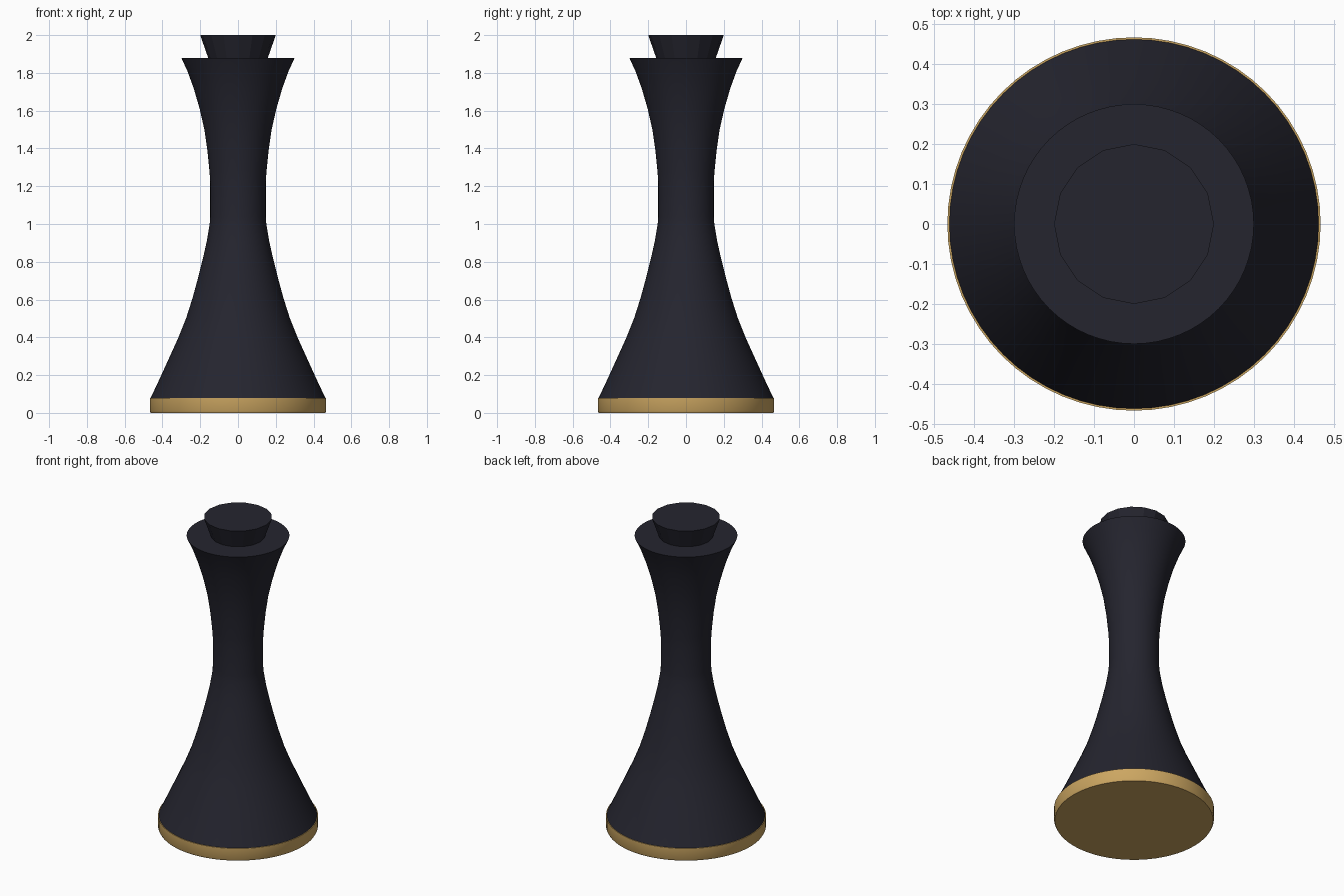
import bpy, bmesh, math

if "Cube" in bpy.data.objects:
    bpy.data.objects.remove(bpy.data.objects["Cube"])

def material(name, rgb):
    m = bpy.data.materials.new(name)
    m.diffuse_color = (*rgb, 1)
    m.use_nodes = True
    m.node_tree.nodes["Principled BSDF"].inputs["Base Color"].default_value = m.diffuse_color
    return m

dark = material("dark navy", (0.018, 0.018, 0.028))
gold = material("gold", (0.60, 0.38, 0.12))

def lathe(name, profile, sides, mat, smooth=True):
    """Spin a list of (radius, z) into a closed solid with flat ends."""
    bm = bmesh.new()
    rings = [[bm.verts.new((r * math.cos(2 * math.pi * i / sides),
                            r * math.sin(2 * math.pi * i / sides), z))
              for i in range(sides)] for r, z in profile]
    for a, b in zip(rings, rings[1:]):
        for i in range(sides):
            j = (i + 1) % sides
            bm.faces.new((a[i], a[j], b[j], b[i]))
    bm.faces.new(rings[0][::-1])
    bm.faces.new(rings[-1])
    me = bpy.data.meshes.new(name)
    bm.to_mesh(me)
    bm.free()
    me.materials.append(mat)
    ob = bpy.data.objects.new(name, me)
    bpy.context.collection.objects.link(ob)
    if smooth:
        bpy.ops.object.select_all(action='DESELECT')
        ob.select_set(True)
        bpy.context.view_layer.objects.active = ob
        bpy.ops.object.shade_smooth_by_angle(angle=math.radians(35))
    return ob

# gold foot disc
lathe("base_ring", [(0.462, 0), (0.467, 0.01), (0.467, 0.08)], 64, gold)

# waisted body flaring to the top and bottom
lathe("body", [(0.462, 0.08), (0.415, 0.18), (0.365, 0.29), (0.315, 0.40),
               (0.275, 0.50), (0.240, 0.61), (0.210, 0.72), (0.185, 0.82),
               (0.165, 0.91), (0.150, 1.00), (0.147, 1.04), (0.147, 1.22),
               (0.151, 1.28), (0.162, 1.39), (0.178, 1.50), (0.203, 1.61),
               (0.235, 1.72), (0.268, 1.81), (0.300, 1.88)], 64, dark)

# faceted cap widening upwards
lathe("top_cap", [(0.158, 1.88), (0.200, 2.0)], 16, dark, smooth=False)
